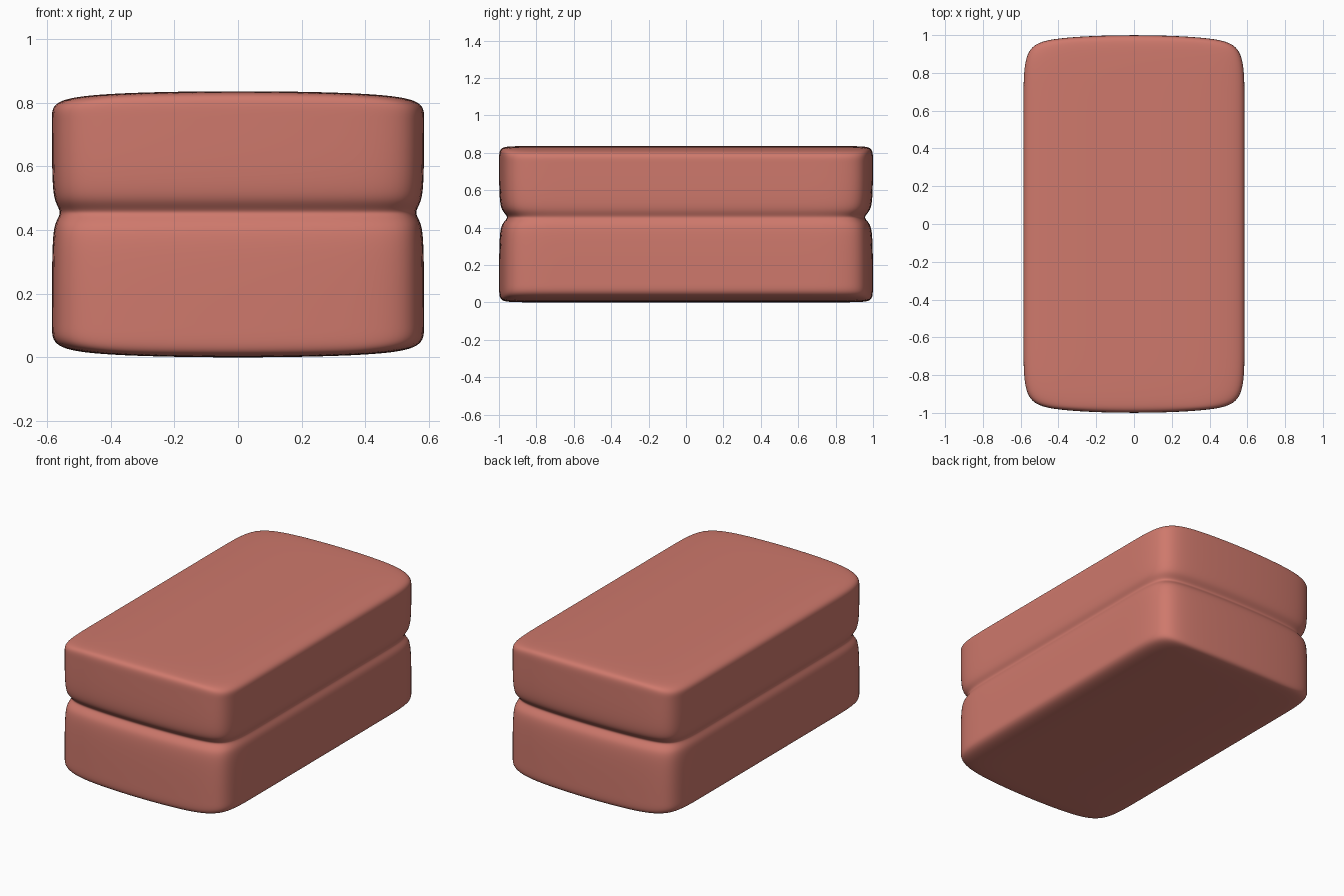
import bpy

if "Cube" in bpy.data.objects:
    bpy.data.objects.remove(bpy.data.objects["Cube"])

# Control cage: stacked rings (height, scale), pinched in the middle
rings = [(-0.003, 1), (0.064, 1), (0.36, 1), (0.425, 0.985), (0.455, 0.945),
         (0.485, 0.985), (0.55, 1), (0.775, 1), (0.839, 1)]
X, Y, YS = 0.585, 1.005, 0.87
outline = [(X, -Y), (X, -YS), (X, YS), (X, Y), (-X, Y), (-X, YS), (-X, -YS), (-X, -Y)]
n = len(outline)

verts = [(x * s, y * s, z) for z, s in rings for x, y in outline]
faces = []
for r in range(len(rings) - 1):
    for i in range(n):
        j = (i + 1) % n
        faces.append((r * n + i, r * n + j, (r + 1) * n + j, (r + 1) * n + i))

# Bottom and top caps
t = (len(rings) - 1) * n
for i in range(3):
    faces.append((7 - i, 6 - i, i + 1, i))
    faces.append((t + i, t + i + 1, t + 6 - i, t + 7 - i))

mesh = bpy.data.meshes.new("cushion_block")
mesh.from_pydata(verts, [], faces)
block = bpy.data.objects.new("cushion_block", mesh)
bpy.context.collection.objects.link(block)
for p in mesh.polygons:
    p.use_smooth = True

# Soft rounded surface
sub = block.modifiers.new("soften", 'SUBSURF')
sub.levels = sub.render_levels = 4

mat = bpy.data.materials.new("soft_red")
mat.diffuse_color = (0.62, 0.19, 0.15, 1)
mat.use_nodes = True
mat.node_tree.nodes["Principled BSDF"].inputs["Base Color"].default_value = mat.diffuse_color
mesh.materials.append(mat)
